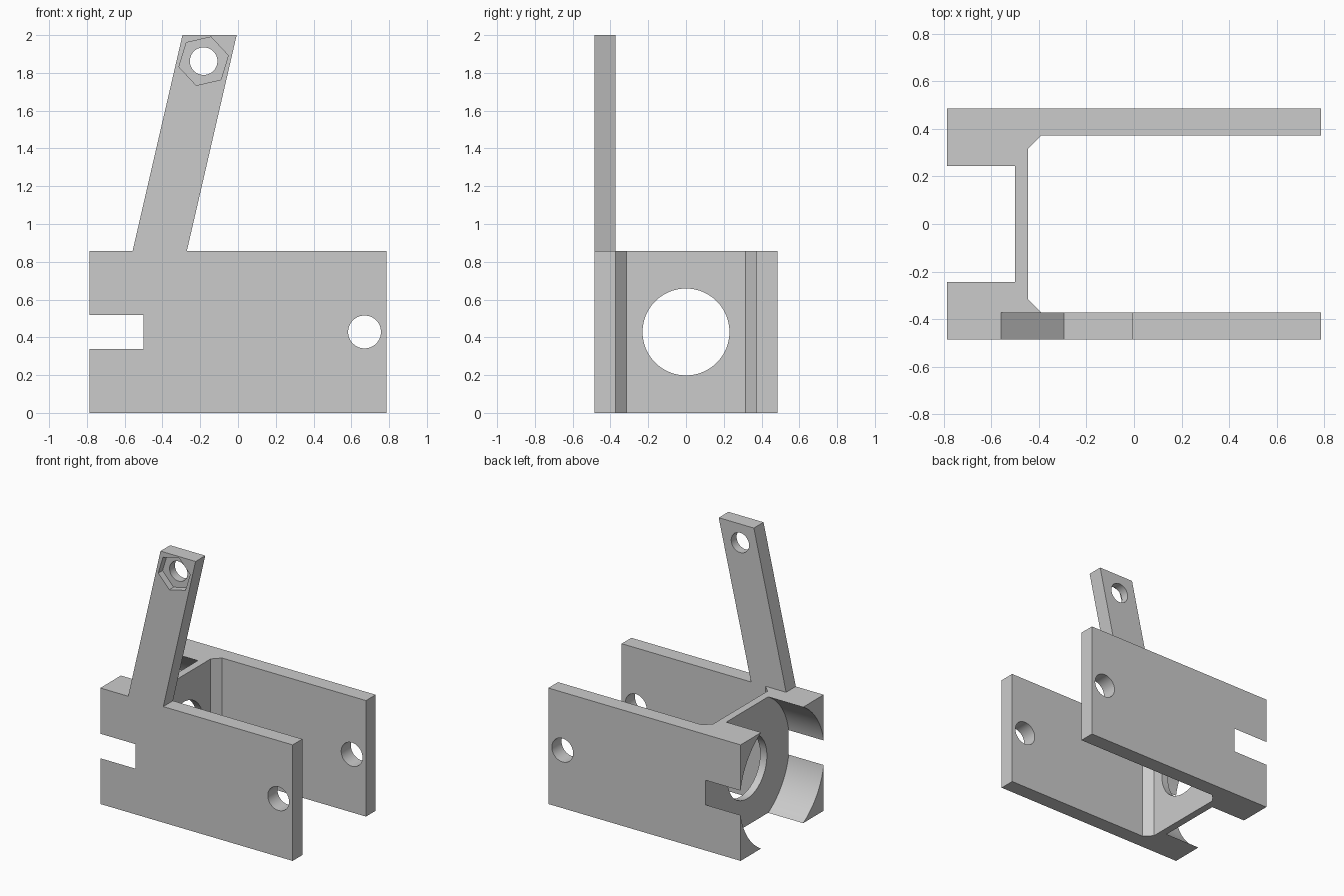
import bpy, bmesh, math
from mathutils import Matrix

if "Cube" in bpy.data.objects:
    bpy.data.objects.remove(bpy.data.objects["Cube"])

grey = bpy.data.materials.new("plain_grey")
grey.use_nodes = True
colour = (0.6, 0.6, 0.6, 1)
grey.diffuse_color = colour
grey.node_tree.nodes["Principled BSDF"].inputs["Base Color"].default_value = colour

X, Y, H = 0.786, 0.485, 0.857      # half length, half width, body height
INNER = 0.372                      # inner face of the side plates
MID = H / 2


def add_object(name, bm):
    bmesh.ops.recalc_face_normals(bm, faces=bm.faces)
    mesh = bpy.data.meshes.new(name)
    bm.to_mesh(mesh)
    bm.free()
    mesh.materials.append(grey)
    obj = bpy.data.objects.new(name, mesh)
    bpy.context.collection.objects.link(obj)
    return obj


def extrude(name, points, direction):
    bm = bmesh.new()
    face = bm.faces.new([bm.verts.new(p) for p in points])
    new = bmesh.ops.extrude_face_region(bm, geom=[face])["geom"]
    bmesh.ops.translate(bm, vec=direction,
                        verts=[v for v in new if isinstance(v, bmesh.types.BMVert)])
    return add_object(name, bm)


def cylinder(name, axis, centre, radius, length, sides=96, turn=0.0):
    bm = bmesh.new()
    bmesh.ops.create_cone(bm, cap_ends=True, segments=sides, radius1=radius,
                          radius2=radius, depth=length)
    spin = Matrix.Rotation(turn, 4, "Z")
    tip = Matrix.Rotation(math.pi / 2, 4, "Y" if axis == "x" else "X")
    bmesh.ops.transform(bm, matrix=Matrix.Translation(centre) @ tip @ spin, verts=bm.verts)
    return add_object(name, bm)


def combine(target, tool, operation):
    mod = target.modifiers.new(operation.lower(), "BOOLEAN")
    mod.operation, mod.solver, mod.object = operation, "EXACT", tool
    bpy.context.view_layer.objects.active = target
    bpy.ops.object.modifier_apply(modifier=mod.name)
    bpy.data.objects.remove(tool)


# Body: two side plates joined by a web with chamfered inner corners
half = [(-X, Y), (X, Y), (X, INNER), (-0.39, INNER), (-0.445, 0.316)]
outline = half + [(x, -y) for x, y in reversed(half)]
bracket = extrude("bracket", [(x, y, 0) for x, y in outline], (0, 0, H))

# Leaning arm rising flush from the front plate
lean = math.tan(math.radians(13))
base = 0.6
arm_points = [(x + lean * (z - H), -Y, z)
              for x, z in ((-0.558, base), (-0.271, base), (-0.271, 2), (-0.558, 2))]
combine(bracket, extrude("arm", arm_points, (0, Y - INNER, 0)), "UNION")

# Round motor pocket, wide enough to break through the outer faces as slots
combine(bracket, cylinder("pocket", "x", (-1, 0, MID), 0.4935, 1.0, 128), "DIFFERENCE")

# Holes through the web and both side plates
combine(bracket, cylinder("web_hole", "x", (-0.47, 0, MID), 0.23, 0.3), "DIFFERENCE")
combine(bracket, cylinder("plate_holes", "y", (0.67, 0, MID), 0.087, 1.4, 64), "DIFFERENCE")

# Arm hole with a hexagonal nut recess on the front
combine(bracket, cylinder("arm_hole", "y", (-0.182, -Y, 1.862), 0.073, 0.5, 48), "DIFFERENCE")
combine(bracket, cylinder("nut_recess", "y", (-0.182, -Y, 1.862), 0.134, 0.1, 6,
                          math.radians(-77)), "DIFFERENCE")

bpy.ops.object.select_all(action="DESELECT")
bracket.select_set(True)
bpy.context.view_layer.objects.active = bracket
bpy.ops.object.shade_smooth_by_angle(angle=math.radians(30))
